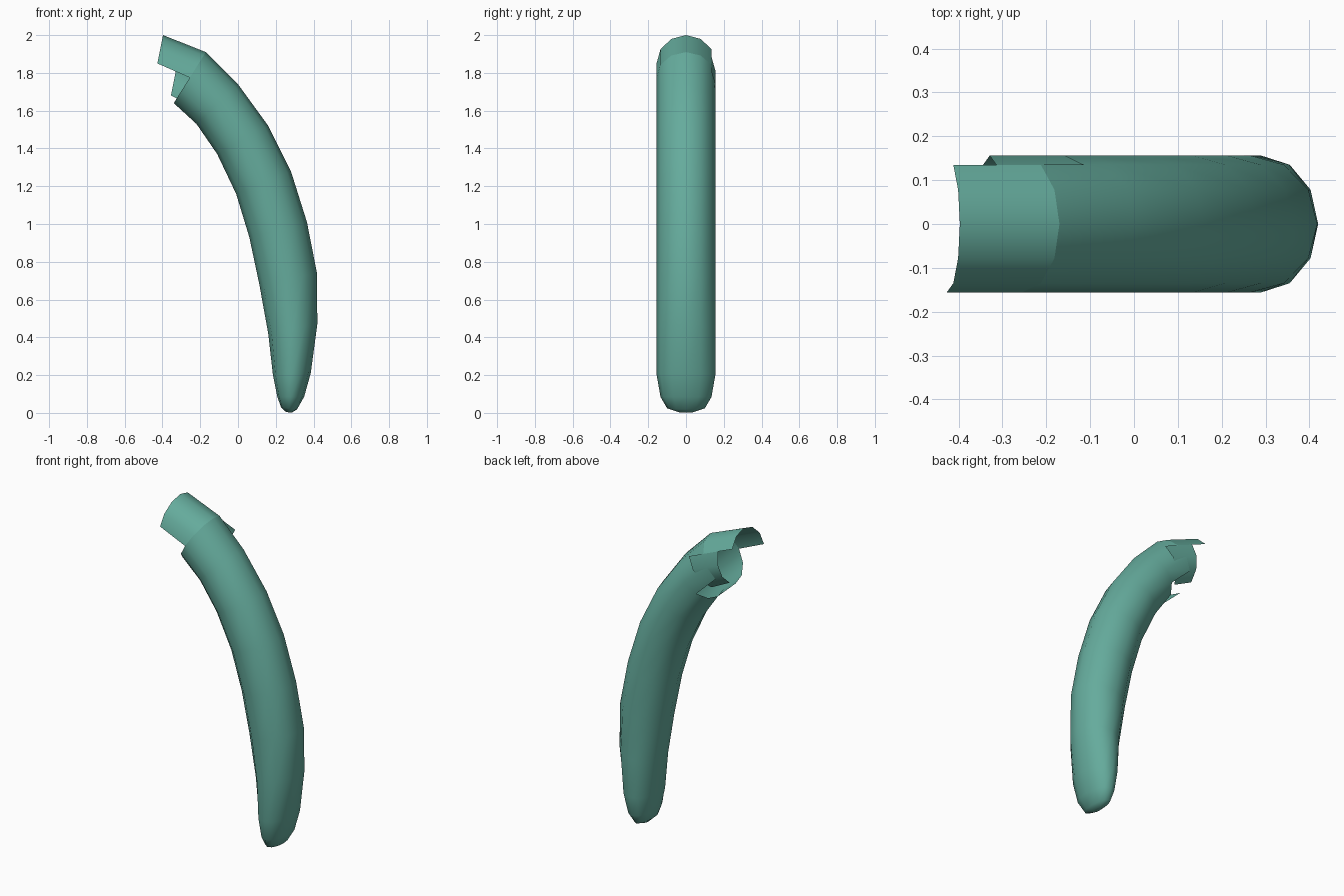
import bpy, bmesh, math
from mathutils import Vector

if "Cube" in bpy.data.objects:
    bpy.data.objects.remove(bpy.data.objects["Cube"])

SIDES = 12
skin = bpy.data.materials.new("sea_green")
skin.diffuse_color = (0.13, 0.41, 0.335, 1)
skin.use_nodes = True
skin.node_tree.nodes["Principled BSDF"].inputs["Base Color"].default_value = skin.diffuse_color

# rings from bottom to top: outer x, outer z, inner x, inner z, half width in y
RINGS = [
    (0.285, 0.002, 0.255, 0.004, 0.035),
    (0.312, 0.018, 0.228, 0.03, 0.10),
    (0.35, 0.085, 0.208, 0.085, 0.135),
    (0.385, 0.21, 0.185, 0.20, 0.156),
    (0.42, 0.47, 0.16, 0.42, 0.156),
    (0.418, 0.74, 0.113, 0.68, 0.156),
    (0.365, 1.01, 0.06, 0.93, 0.156),
    (0.28, 1.28, -0.01, 1.16, 0.156),
    (0.16, 1.52, -0.11, 1.37, 0.156),
    (0.00, 1.74, -0.22, 1.53, 0.156),
    (-0.17, 1.91, -0.34, 1.64, 0.156),
]
TOP = (-0.397, 2.0, -0.457, 1.70, 0.156)


def ring_points(ring, shift=(0, 0, 0)):
    ox, oz, ix, iz, w = ring
    pts = []
    for k in range(SIDES):
        t = 2 * math.pi * k / SIDES
        f = (1 + math.cos(t)) / 2
        p = Vector((ix + (ox - ix) * f, w * math.sin(t), iz + (oz - iz) * f))
        pts.append(p + Vector(shift))
    return pts


def make_shell(name, rings, columns, shift=(0, 0, 0), cap=False, torn=()):
    """Open shell lofted through rings; torn columns are left out of the last row."""
    bm = bmesh.new()
    loops = [[bm.verts.new(p) for p in ring_points(r, shift)] for r in rings]
    for i, (a, b) in enumerate(zip(loops, loops[1:])):
        for k in columns:
            if i == len(loops) - 2 and k in torn:
                continue
            n = (k + 1) % SIDES
            bm.faces.new((a[k], b[k], b[n], a[n]))
    if cap:
        bm.faces.new(loops[0])
    bmesh.ops.delete(bm, geom=[v for v in bm.verts if not v.link_faces], context='VERTS')
    me = bpy.data.meshes.new(name)
    bm.normal_update()
    # k runs from +x side to +y, so flip the loft if it faces inward
    probe = max(bm.faces, key=lambda f: abs(f.calc_center_median().y))
    if probe.normal.y * probe.calc_center_median().y < 0:
        bmesh.ops.reverse_faces(bm, faces=bm.faces)
    for f in bm.faces:
        f.smooth = True
    bm.to_mesh(me)
    bm.free()
    me.materials.append(skin)
    ob = bpy.data.objects.new(name, me)
    bpy.context.collection.objects.link(ob)
    return ob


# curved hollow body with rounded lower tip, torn at the lower back rim
make_shell("curved_body", RINGS, range(SIDES), cap=True, torn=(4, 5))
# upper strip running past the rim
make_shell("top_strip", [RINGS[-1], TOP], (9, 10, 11, 0, 1))
# loose flap on the back side, slid down along the axis
make_shell("back_flap", [RINGS[-1], TOP], (2, 3, 4), shift=(0.098, 0, -0.04))
